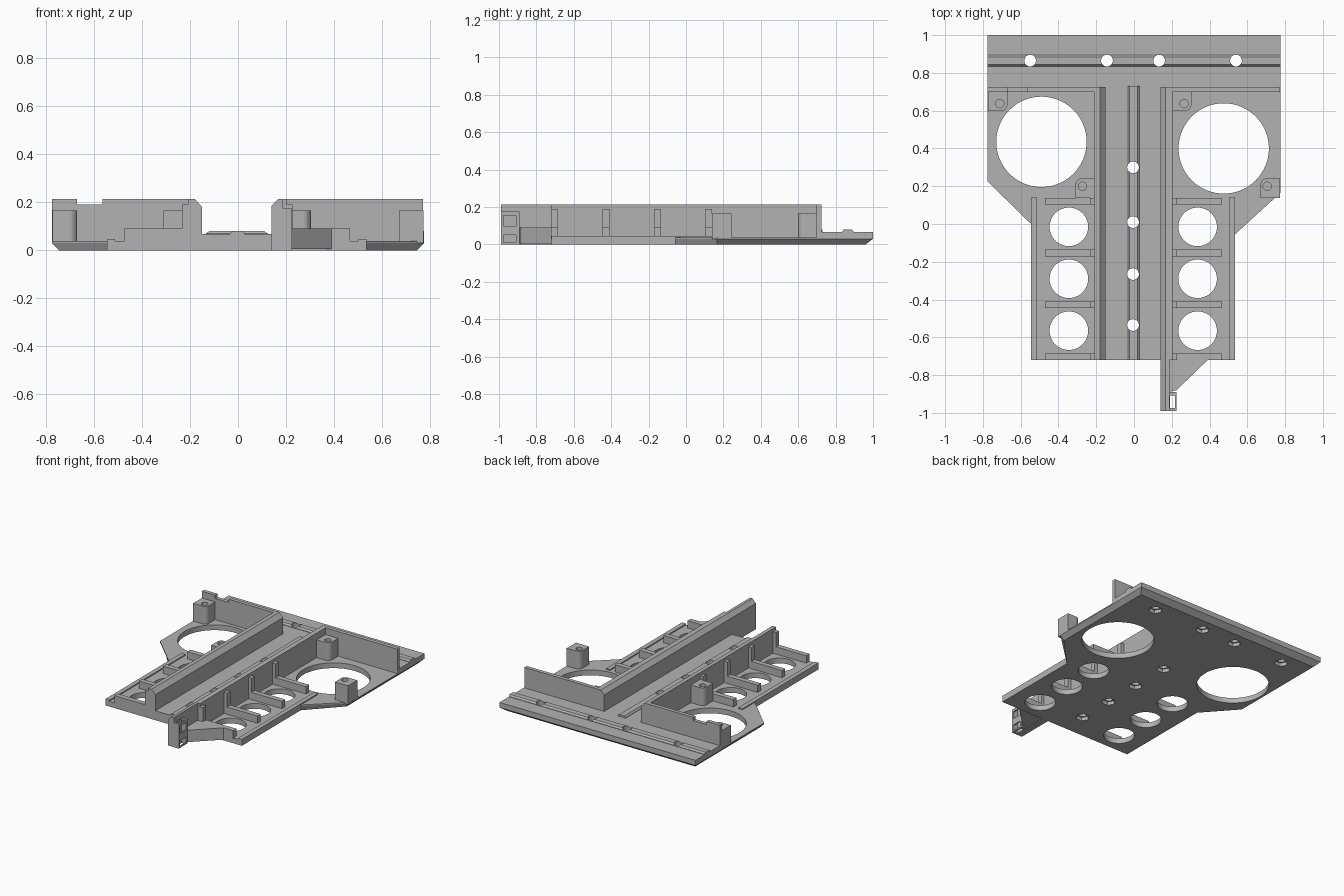
import bpy, bmesh, math

cube = bpy.data.objects.get("Cube")
if cube:
    bpy.data.objects.remove(cube, do_unlink=True)

GREY = (0.45, 0.45, 0.45, 1)
mat = bpy.data.materials.new("plain grey")
mat.use_nodes = True
mat.diffuse_color = GREY
mat.node_tree.nodes["Principled BSDF"].inputs["Base Color"].default_value = GREY


def finish(name, bm):
    bmesh.ops.recalc_face_normals(bm, faces=bm.faces)
    me = bpy.data.meshes.new(name)
    bm.to_mesh(me)
    bm.free()
    me.materials.append(mat)
    ob = bpy.data.objects.new(name, me)
    bpy.context.collection.objects.link(ob)
    return ob


def loft(name, rings):
    """Solid through a stack of equal-length rings of 3D points."""
    bm = bmesh.new()
    loops = [[bm.verts.new(p) for p in ring] for ring in rings]
    n = len(loops[0])
    for a, b in zip(loops, loops[1:]):
        for i in range(n):
            j = (i + 1) % n
            bm.faces.new((a[i], a[j], b[j], b[i]))
    bm.faces.new(loops[0][::-1])
    bm.faces.new(loops[-1])
    return finish(name, bm)


def prism(name, pts, z0, z1):
    return loft(name, [[(x, y, z) for x, y in pts] for z in (z0, z1)])


def box(name, x0, x1, y0, y1, z0, z1):
    return prism(name, [(x0, y0), (x1, y0), (x1, y1), (x0, y1)], z0, z1)


def sweep_y(name, profile, y0, y1):
    return loft(name, [[(x, y, z) for x, z in profile] for y in (y0, y1)])


def sweep_x(name, profile, x0, x1):
    return loft(name, [[(x, y, z) for y, z in profile] for x in (x0, x1)])


def drill(name, x, y, r, z0=-0.1, z1=0.3, sides=48):
    ring = [(x + r * math.cos(math.tau * i / sides), y + r * math.sin(math.tau * i / sides))
            for i in range(sides)]
    return prism(name, ring, z0, z1)


def cut(targets, cutters):
    for ob in targets:
        for c in cutters:
            m = ob.modifiers.new("cut", 'BOOLEAN')
            m.operation, m.solver, m.object = 'DIFFERENCE', 'EXACT', c
        dg = bpy.context.evaluated_depsgraph_get()
        me = bpy.data.meshes.new_from_object(ob.evaluated_get(dg))
        ob.modifiers.clear()
        ob.data = me
    for c in cutters:
        bpy.data.objects.remove(c, do_unlink=True)


# Base plate with sloped lower edge on the back and wide sides
outline = [(-0.545, -0.72), (0.535, -0.72), (0.535, -0.055), (0.775, 0.165), (0.775, 1.0),
           (-0.775, 1.0), (-0.775, 0.225), (-0.545, 0.0)]


def inset(p):
    x, y = p
    return (x - math.copysign(0.03, x) if abs(x) > 0.6 else x, y - 0.04 if y > 0.9 else y)


plate = loft("base_plate", [[(*inset(p), 0.0) for p in outline],
                            [(*p, 0.03) for p in outline],
                            [(*p, 0.038) for p in outline]])

# Raised channel bed, back shelf and their ridges
bed = prism("channel_bed", [(-0.17, -0.72), (0.16, -0.72), (0.16, 0.70), (0.775, 0.70),
                            (0.775, 1.0), (-0.775, 1.0), (-0.775, 0.70), (-0.17, 0.70)], 0.033, 0.067)
ridge = sweep_y("channel_ridge", [(-0.033, 0.06), (0.028, 0.06), (0.028, 0.07),
                                  (0.018, 0.08), (-0.023, 0.08), (-0.033, 0.07)], -0.72, 0.73)
shelf_ridge = sweep_x("shelf_ridge", [(0.835, 0.06), (0.895, 0.06), (0.895, 0.07),
                                      (0.885, 0.081), (0.845, 0.081), (0.835, 0.07)], -0.775, 0.775)

# Speaker openings and row openings in the plate
openings = [drill("opening", -0.49, 0.435, 0.239, sides=96),
            drill("opening", 0.475, 0.40, 0.239, sides=96)]
openings += [drill("opening", x, y, 0.102, sides=64)
             for x in (-0.345, 0.337) for y in (-0.015, -0.29, -0.565)]
cut([plate], openings)

# Screw holes with hexagonal pockets underneath
spots = [(-0.005, y) for y in (0.30, 0.01, -0.265, -0.535)]
spots += [(x, 0.865) for x in (-0.55, -0.143, 0.133, 0.54)]
pockets = [drill("pocket", x, y, 0.046, -0.1, 0.025, 6) for x, y in spots]
cut([plate], pockets)
cut([plate, bed, ridge, shelf_ridge], [drill("screw", x, y, 0.031, sides=32) for x, y in spots])

# Long channel walls with a chamfered inner top edge
sweep_y("right_channel_wall", [(-0.208, 0.02), (-0.15, 0.02), (-0.15, 0.182),
                               (-0.18, 0.213), (-0.208, 0.213)], -0.72, 0.725)
sweep_y("left_channel_wall", [(0.203, 0.02), (0.14, 0.02), (0.14, 0.185),
                              (0.167, 0.213), (0.203, 0.213)], -0.72, 0.725)

# Back walls, one with a notch near its end
notched = box("right_back_wall", -0.775, -0.18, 0.698, 0.725, 0.03, 0.213)
cut([notched], [box("notch", -0.67, -0.565, 0.6, 0.8, 0.19, 0.3)])
box("left_back_wall", 0.167, 0.772, 0.698, 0.725, 0.03, 0.213)

# Ribs with tall wall pilasters, and outer rails
for side, s, wall, rail in (("right", -1, 0.2, 0.545), ("left", 1, 0.195, 0.535)):
    for y in (0.12, -0.153, -0.428, -0.703):
        lo, hi = sorted((s * wall, s * (wall + 0.272)))
        box(side + "_rib", lo, hi, y - 0.018, y + 0.018, 0.03, 0.09)
        lo, hi = sorted((s * wall, s * (wall + 0.032)))
        box(side + "_pilaster", lo, hi, y - 0.018, y + 0.018, 0.03, 0.19)
    lo, hi = sorted((s * rail, s * (rail - 0.032)))
    box(side + "_rail", lo, hi, -0.72, 0.14, 0.03, 0.046)


# Mounting posts, rounded on the corner facing the speaker
def post(name, cx, cy, sx, sy, hx, hy):
    w, r = 0.052, 0.035
    pts = [(-w, -w), (w, -w)]
    pts += [(w - r + r * math.cos(a), w - r + r * math.sin(a))
            for a in (math.pi / 2 * i / 8 for i in range(9))]
    pts.append((-w, w))
    body = prism(name, [(cx + sx * x, cy + sy * y) for x, y in pts], 0.03, 0.165)
    cut([body], [drill("post_hole", hx, hy, 0.022, 0.08, 0.3, 24)])


post("right_back_post", -0.722, 0.65, 1, -1, -0.71, 0.637)
post("right_front_post", -0.258, 0.19, -1, 1, -0.273, 0.2)
post("left_back_post", 0.252, 0.65, 1, -1, 0.265, 0.637)
post("left_front_post", 0.722, 0.19, -1, 1, 0.705, 0.2)

# Front arm with a slotted bracket and a brace
sweep_y("arm_wall", [(0.187, 0.0), (0.14, 0.0), (0.14, 0.185),
                     (0.167, 0.213), (0.187, 0.213)], -0.99, -0.72)
bracket = box("arm_bracket", 0.18, 0.225, -0.99, -0.89, 0.0, 0.175)
cut([bracket], [box("slot", 0.19, 0.216, -0.975, -0.908, -0.1, 0.3)])
cut([bracket], [box("window", 0.2, 0.3, -0.975, -0.908, z, z + h)
                for z, h in ((0.01, 0.042), (0.1, 0.055))])
prism("arm_brace", [(0.18, -0.89), (0.225, -0.88), (0.395, -0.715), (0.18, -0.715)], 0.005, 0.09)
